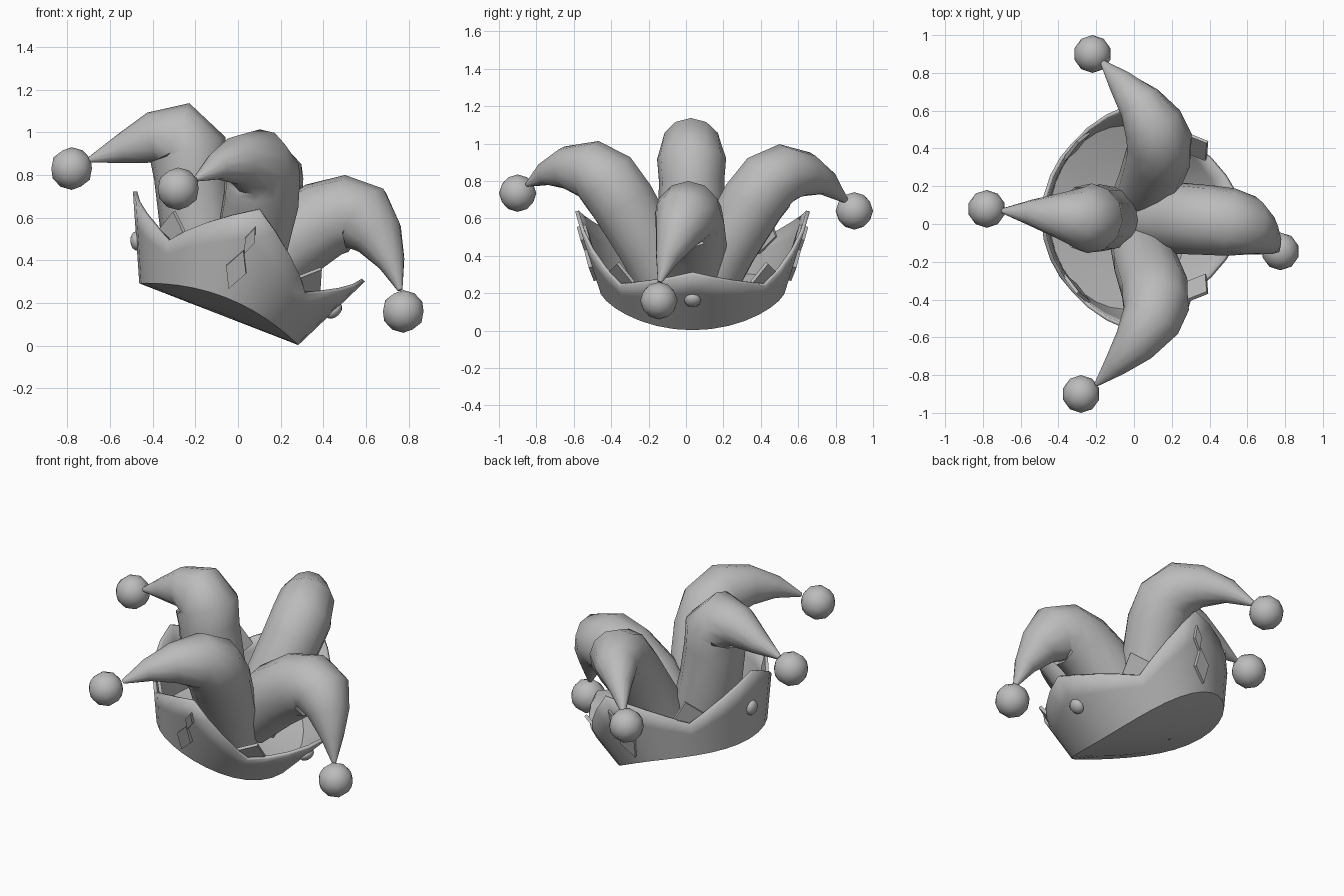
import bpy, bmesh, math
from mathutils import Vector, Matrix

if "Cube" in bpy.data.objects:
    bpy.data.objects.remove(bpy.data.objects["Cube"], do_unlink=True)

grey = bpy.data.materials.new("plain grey")
grey.diffuse_color = (0.5, 0.5, 0.5, 1)
grey.use_nodes = True
grey.node_tree.nodes["Principled BSDF"].inputs["Base Color"].default_value = (0.5, 0.5, 0.5, 1)

# The brim sits tilted, lower on the model's left
TILT = Matrix.Translation((-0.09, 0.035, 0.147)) @ Matrix.Rotation(math.radians(21.2), 4, 'Y')


def finish(name, bm, smooth=45):
    mesh = bpy.data.meshes.new(name)
    bm.to_mesh(mesh)
    bm.free()
    mesh.materials.append(grey)
    ob = bpy.data.objects.new(name, mesh)
    bpy.context.collection.objects.link(ob)
    bpy.ops.object.select_all(action='DESELECT')
    bpy.context.view_layer.objects.active = ob
    ob.select_set(True)
    if smooth:
        bpy.ops.object.shade_smooth_by_angle(angle=math.radians(smooth))
    return ob


def bridge(bm, rings):
    for a, b in zip(rings, rings[1:]):
        n = len(a)
        for i in range(n):
            k = (i + 1) % n
            bm.faces.new((a[i], a[k], b[k], b[i]))


# ---- Brim: pointed crown with a curved underside ----
def base_height(t):
    return 0.085 * math.sin(t) ** 2


def top_height(t):
    notch = 0.235
    peak = 0.39 if abs(math.cos(t)) > abs(math.sin(t)) else 0.525
    quarter = math.pi / 2
    off = abs((t + quarter / 2) % quarter - quarter / 2) / (quarter / 2)
    return peak + (notch - peak) * off


def wall(t, h):
    k = h - base_height(t)
    return Vector(((0.40 + 0.47 * k) * math.cos(t), (0.50 + 0.29 * k) * math.sin(t), h))


N = 32
angles = [2 * math.pi * i / N for i in range(N)]
bm = bmesh.new()
rings = []
for f in (0.33, 0.66):
    rings.append([bm.verts.new((0.40 * f * math.cos(t), 0.50 * f * math.sin(t),
                                base_height(t) * f * f)) for t in angles])
for s in (0, 0.33, 0.67, 1):
    rings.append([bm.verts.new(wall(t, base_height(t) + (top_height(t) - base_height(t)) * s))
                  for t in angles])
centre = bm.verts.new((0, 0, 0))
for i in range(N):
    bm.faces.new((centre, rings[0][(i + 1) % N], rings[0][i]))
bridge(bm, rings)
bmesh.ops.transform(bm, matrix=TILT, verts=bm.verts)
brim = finish("brim", bm, 40)
solid = brim.modifiers.new("thickness", 'SOLIDIFY')
solid.thickness = 0.02
solid.offset = -1


# ---- Ornaments set on the brim wall ----
def wall_frame(t, h):
    up = (wall(t, h + 0.01) - wall(t, h - 0.01)).normalized()
    side = wall(t + 0.01, h) - wall(t - 0.01, h)
    side = (side - up * side.dot(up)).normalized()
    out = side.cross(up)
    frame = Matrix((side, up, out)).transposed().to_4x4()
    return TILT @ Matrix.Translation(wall(t, h)) @ frame


def diamond(name, t, h, half_w, half_h, low, high):
    bm = bmesh.new()
    corners = ((half_w, 0), (0, half_h), (-half_w, 0), (0, -half_h))
    lower, upper = [[bm.verts.new((x, y, z)) for x, y in corners] for z in (low, high)]
    bridge(bm, [lower, upper])
    bm.faces.new(upper)
    bm.faces.new(lower[::-1])
    bmesh.ops.transform(bm, matrix=wall_frame(t, h), verts=bm.verts)
    finish(name, bm, 0)


for label, s in (("front", -1), ("back", 1)):
    diamond(label + "_large_diamond", s * math.pi / 2, 0.227, 0.05, 0.10, -0.035, 0.015)
    diamond(label + "_small_diamond", s * (math.pi / 2 - 0.02), 0.378, 0.025, 0.07, -0.035, 0.015)
    for side, a in (("left", 45), ("right", 135)):
        diamond(label + "_" + side + "_notch_plate", s * math.radians(a), 0.26,
                0.10, 0.11, -0.04, -0.022)

for label, t, h in (("left", 0, 0.21), ("right", math.pi, 0.18)):
    bm = bmesh.new()
    bmesh.ops.create_uvsphere(bm, u_segments=12, v_segments=8, radius=1)
    bmesh.ops.transform(bm, matrix=wall_frame(t, h) @ Matrix.Diagonal((0.045, 0.045, 0.028, 1)),
                        verts=bm.verts)
    finish(label + "_stud", bm)


# ---- Horns: tapered drooping tubes, each row is x, y, z, radius ----
def horn(name, path, ball):
    pts = [Vector(p[:3]) for p in path]
    side = Vector((0, 0, 1)).cross(pts[-1] - pts[0]).normalized()
    bm = bmesh.new()
    rings = []
    for i, p in enumerate(pts):
        a, b = pts[max(i - 1, 0)], pts[min(i + 1, len(pts) - 1)]
        t = (b - a).normalized()
        u = (side - t * side.dot(t)).normalized()
        v = t.cross(u)
        r = path[i][3]
        rings.append([bm.verts.new(p + r * (u * math.cos(k * math.pi / 6) + v * math.sin(k * math.pi / 6)))
                      for k in range(12)])
    bridge(bm, rings)
    bm.faces.new(rings[0][::-1])
    bm.faces.new(rings[-1])
    finish(name + "_horn", bm, 60)
    # bell at the tip
    bm = bmesh.new()
    bmesh.ops.create_icosphere(bm, subdivisions=2, radius=0.1, matrix=Matrix.Translation(ball))
    finish(name + "_bell", bm)


horn("front", [(0.02, -0.09, 0.2, 0.15), (0.06, -0.2, 0.45, 0.17), (0.11, -0.34, 0.69, 0.18),
               (0.115, -0.42, 0.8, 0.18), (0.09, -0.51, 0.86, 0.16), (0, -0.64, 0.87, 0.115),
               (-0.1, -0.75, 0.84, 0.065), (-0.2, -0.85, 0.78, 0.012)], (-0.28, -0.9, 0.735))
horn("back", [(0.02, 0.1, 0.2, 0.15), (0.08, 0.22, 0.45, 0.165), (0.13, 0.36, 0.69, 0.175),
              (0.135, 0.44, 0.79, 0.175), (0.1, 0.53, 0.84, 0.16), (0.03, 0.64, 0.835, 0.12),
              (-0.07, 0.75, 0.79, 0.07), (-0.17, 0.86, 0.69, 0.012)], (-0.22, 0.9, 0.64))
horn("right", [(-0.08, 0.03, 0.25, 0.16), (-0.19, 0.03, 0.58, 0.18), (-0.22, 0.03, 0.8, 0.175),
               (-0.235, 0.03, 0.92, 0.185), (-0.28, 0.03, 0.98, 0.165), (-0.4, 0.045, 0.975, 0.12),
               (-0.55, 0.06, 0.92, 0.068), (-0.7, 0.07, 0.87, 0.012)], (-0.78, 0.08, 0.83))
horn("left", [(0.05, 0.03, 0.28, 0.16), (0.24, 0.03, 0.48, 0.19), (0.4, 0.02, 0.59, 0.185),
              (0.51, 0.01, 0.62, 0.18), (0.59, -0.01, 0.6, 0.165), (0.66, -0.05, 0.51, 0.12),
              (0.72, -0.1, 0.39, 0.065), (0.76, -0.14, 0.26, 0.012)], (0.775, -0.145, 0.16))
